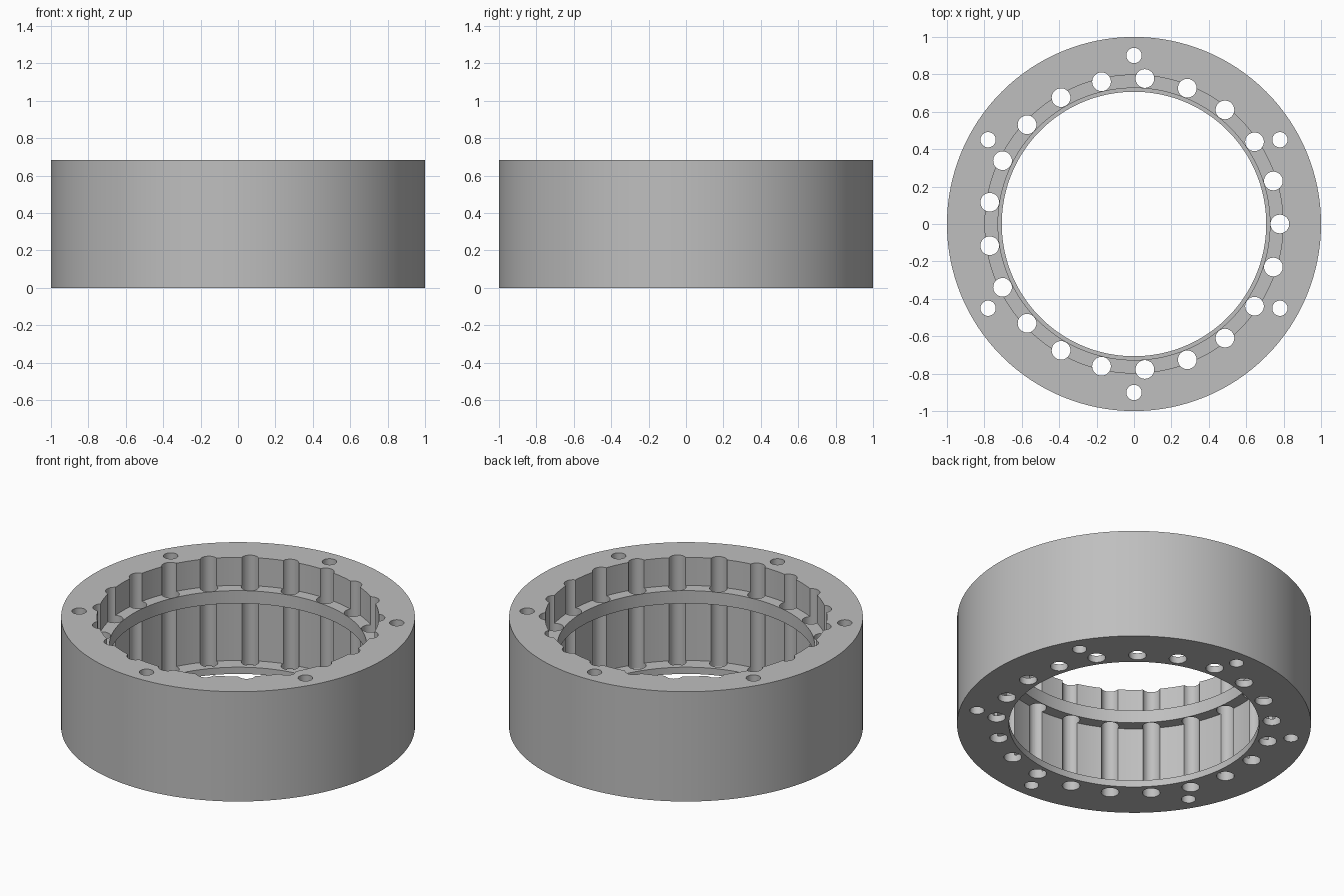
import bpy, bmesh, math

cube = bpy.data.objects.get("Cube")
if cube:
    bpy.data.objects.remove(cube, do_unlink=True)

HEIGHT = 0.685
BORE, RIB, LIP = 0.797, 0.727, 0.707
SEGMENTS = 128

grey = bpy.data.materials.new("plain_grey")
grey.use_nodes = True
colour = (0.52, 0.52, 0.52, 1)
grey.diffuse_color = colour
grey.node_tree.nodes["Principled BSDF"].inputs["Base Color"].default_value = colour


def make_object(name, bm):
    bmesh.ops.recalc_face_normals(bm, faces=bm.faces)
    mesh = bpy.data.meshes.new(name)
    bm.to_mesh(mesh)
    bm.free()
    obj = bpy.data.objects.new(name, mesh)
    bpy.context.collection.objects.link(obj)
    mesh.materials.append(grey)
    return obj


def revolve(name, profile):
    """Turn a closed (radius, height) profile around the z axis."""
    bm = bmesh.new()
    rings = []
    for i in range(SEGMENTS):
        a = 2 * math.pi * i / SEGMENTS
        rings.append([bm.verts.new((r * math.cos(a), r * math.sin(a), z)) for r, z in profile])
    n = len(profile)
    for i in range(SEGMENTS):
        here, there = rings[i], rings[(i + 1) % SEGMENTS]
        for j in range(n):
            k = (j + 1) % n
            bm.faces.new((here[j], there[j], there[k], here[k]))
    return make_object(name, bm)


def add_pins(bm, count, circle, radius, start):
    """Ring of upright cylinders, taller than the body."""
    for i in range(count):
        a = start + 2 * math.pi * i / count
        pin = bmesh.ops.create_cone(bm, cap_ends=True, segments=32, radius1=radius,
                                    radius2=radius, depth=HEIGHT + 0.2)
        bmesh.ops.translate(bm, verts=pin["verts"],
                            vec=(circle * math.cos(a), circle * math.sin(a), HEIGHT / 2))


# Ring body with a stepped bore: bottom lip, deep pocket, middle rib, top pocket
housing = revolve("ring_housing", [
    (1, 0), (1, HEIGHT), (BORE, HEIGHT), (BORE, 0.51), (RIB, 0.51),
    (RIB, 0.43), (BORE, 0.43), (BORE, 0.042), (LIP, 0.042), (LIP, 0)])

# Pin grooves around the bore and bolt holes through the rim
bm = bmesh.new()
add_pins(bm, 21, 0.78, 0.05, 0)
add_pins(bm, 6, 0.901, 0.041, math.pi / 6)
cutter = make_object("hole_cutter", bm)
cutter.hide_render = True

cut = housing.modifiers.new("holes", "BOOLEAN")
cut.operation = "DIFFERENCE"
cut.solver = "EXACT"
cut.object = cutter

bpy.ops.object.select_all(action="DESELECT")
housing.select_set(True)
bpy.context.view_layer.objects.active = housing
bpy.ops.object.modifier_apply(modifier=cut.name)
bpy.data.objects.remove(cutter, do_unlink=True)
bpy.ops.object.shade_smooth_by_angle(angle=math.radians(30))
